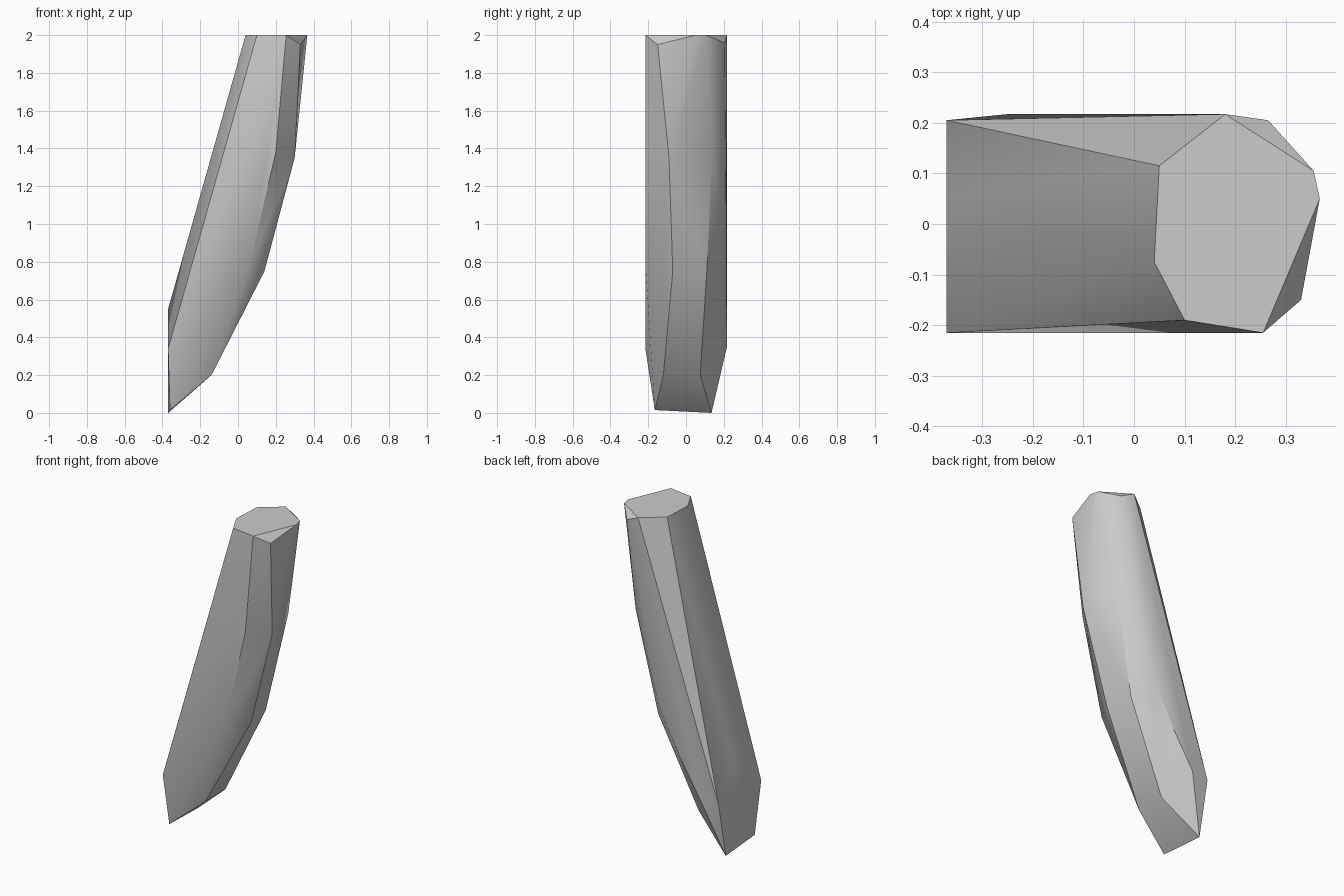
import bpy, bmesh, math

cube = bpy.data.objects.get("Cube")
if cube:
    bpy.data.objects.remove(cube, do_unlink=True)

# One plain stone colour
stone = bpy.data.materials.new("stone grey")
stone.use_nodes = True
grey = (0.6, 0.6, 0.6, 1)
stone.diffuse_color = grey
stone.node_tree.nodes["Principled BSDF"].inputs["Base Color"].default_value = grey

# Flat cut at the top, as an outline at one height
top_outline = [(.05, .115), (.18, .217), (.355, .105), (.367, .05),
               (.255, -.215), (.1, -.19), (.04, -.075)]
corners = [(x, y, 2) for x, y in top_outline]
# Chipped corners beside the top
corners += [(.265, .205, 1.96), (.33, -.15, 1.95)]
# Bowed outer side: front edge, outer ridge, back edge
corners += [(.2, -.214, 1.38), (.06, -.214, .78)]
corners += [(.3, -.09, 1.35), (.14, -.07, .75), (-.14, -.12, .2)]
corners += [(.25, .14, 1.38), (.115, .11, .75), (-.14, .075, .2)]
# Back side
corners += [(.03, .214, .84), (-.12, .215, .56), (-.25, .217, .35)]
# Inner side and wedge tip
corners += [(-.37, -.215, .34), (-.37, .205, .34), (-.37, .05, .55)]
corners += [(-.37, .135, 0), (-.36, -.165, .015)]

# Chiselled shaft wrapped around the corners
bm = bmesh.new()
for c in corners:
    bm.verts.new(c)
hull = bmesh.ops.convex_hull(bm, input=bm.verts[:])
loose = [v for v in bm.verts if not v.link_faces]
bmesh.ops.delete(bm, geom=loose, context='VERTS')
bmesh.ops.dissolve_limit(bm, angle_limit=math.radians(1),
                         verts=bm.verts[:], edges=bm.edges[:])
bmesh.ops.recalc_face_normals(bm, faces=bm.faces[:])
mesh = bpy.data.meshes.new("curved_shard")
bm.to_mesh(mesh)
bm.free()
mesh.materials.append(stone)
shard = bpy.data.objects.new("curved_shard", mesh)
bpy.context.collection.objects.link(shard)

bpy.ops.object.select_all(action='DESELECT')
shard.select_set(True)
bpy.context.view_layer.objects.active = shard
bpy.ops.object.shade_smooth_by_angle(angle=math.radians(30))
